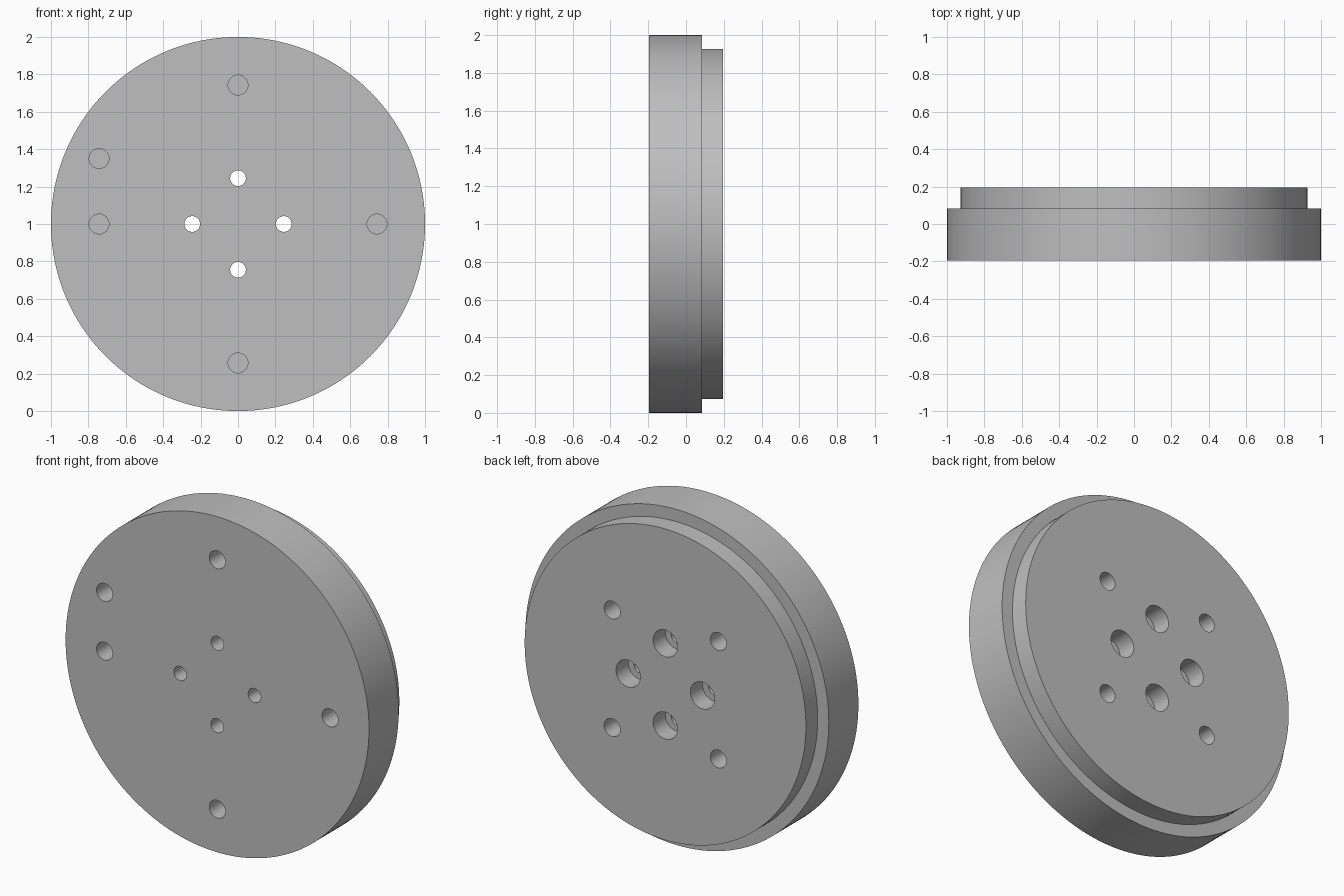
import bpy, bmesh, math
from mathutils import Matrix, Vector

cube = bpy.data.objects.get("Cube")
if cube:
    bpy.data.objects.remove(cube, do_unlink=True)

FRONT, STEP, BACK = -0.195, 0.084, 0.195
CENTRE_Z = 1.0


def lathe(bm, profile, x, z, sides):
    """Closed solid of revolution about the y direction; profile is (radius, y)."""
    rings = []
    for r, y in profile:
        angles = [2 * math.pi * i / sides for i in range(sides)]
        rings.append([bm.verts.new((x + r * math.cos(a), y, z + r * math.sin(a)))
                      for a in angles])
    for a, b in zip(rings, rings[1:]):
        for i in range(sides):
            j = (i + 1) % sides
            bm.faces.new((a[i], a[j], b[j], b[i]))
    bm.faces.new(rings[0])
    bm.faces.new(rings[-1])


def finish(bm, name):
    bmesh.ops.recalc_face_normals(bm, faces=bm.faces)
    mesh = bpy.data.meshes.new(name)
    bm.to_mesh(mesh)
    bm.free()
    obj = bpy.data.objects.new(name, mesh)
    bpy.context.collection.objects.link(obj)
    return obj


# Plain grey metal
grey = bpy.data.materials.new("grey metal")
grey.use_nodes = True
colour = (0.52, 0.52, 0.52, 1)
grey.diffuse_color = colour
grey.node_tree.nodes["Principled BSDF"].inputs["Base Color"].default_value = colour

# Stepped disc: wide flange at the front, narrower boss at the back
bm = bmesh.new()
lathe(bm, [(1, FRONT), (1, STEP), (0.927, STEP), (0.927, BACK)], 0, CENTRE_Z, 160)
disc = finish(bm, "stepped_disc")
disc.data.materials.append(grey)

# Hole cutters
OVER = 0.05
bm = bmesh.new()

# Four through holes, counterbored from the back
bore = [(0.042, FRONT - OVER), (0.042, BACK - 0.115),
        (0.08, BACK - 0.115), (0.08, BACK + OVER)]
for dx, dz in ((1, 0), (-1, 0), (0, 1), (0, -1)):
    lathe(bm, bore, 0.245 * dx, CENTRE_Z + 0.245 * dz, 40)

# Five blind holes in the front face
front_hole = [(0.053, FRONT - OVER), (0.053, FRONT + 0.22)]
for x, z in ((0.743, 0), (-0.743, 0), (0, 0.743), (0, -0.743), (-0.743, 0.35)):
    lathe(bm, front_hole, x, CENTRE_Z + z, 40)

# Four blind holes in the back face, on the diagonals
back_hole = [(0.053, BACK - 0.22), (0.053, BACK + OVER)]
for sx in (1, -1):
    for sz in (1, -1):
        lathe(bm, back_hole, 0.35 * sx, CENTRE_Z + 0.35 * sz, 40)

cutter = finish(bm, "hole_cutter")
cutter.data.materials.append(grey)
cutter.hide_render = True

# Cut the holes, then drop the cutter
cut = disc.modifiers.new("holes", "BOOLEAN")
cut.operation = "DIFFERENCE"
cut.solver = "EXACT"
cut.object = cutter
bpy.ops.object.select_all(action="DESELECT")
disc.select_set(True)
bpy.context.view_layer.objects.active = disc
bpy.ops.object.modifier_apply(modifier=cut.name)
bpy.data.objects.remove(cutter, do_unlink=True)

bpy.ops.object.shade_smooth_by_angle(angle=math.radians(30))
